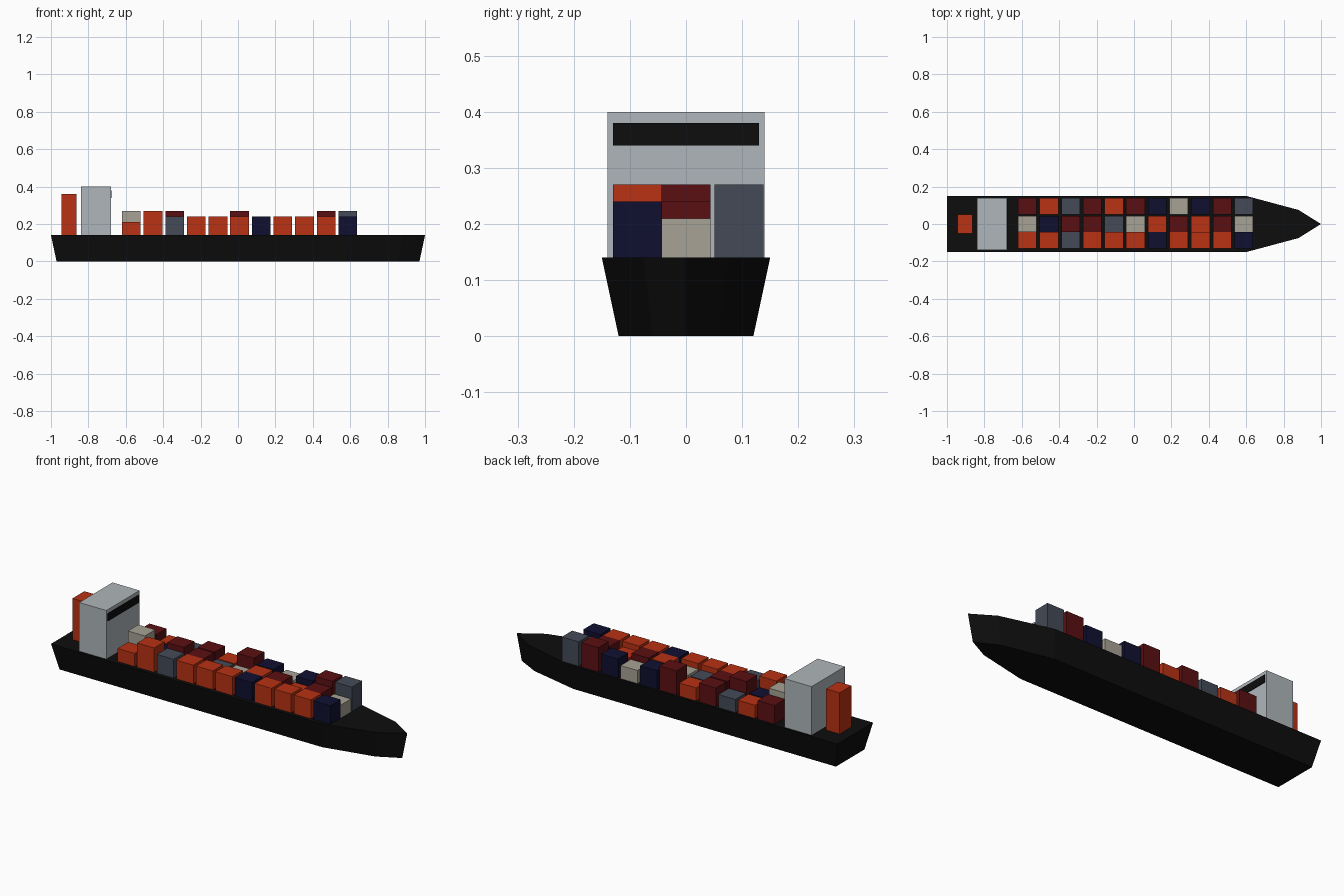
import bpy, bmesh

if "Cube" in bpy.data.objects:
    bpy.data.objects.remove(bpy.data.objects["Cube"], do_unlink=True)


def material(name, rgb):
    m = bpy.data.materials.new(name)
    m.use_nodes = True
    m.diffuse_color = (*rgb, 1)
    m.node_tree.nodes["Principled BSDF"].inputs["Base Color"].default_value = (*rgb, 1)
    return m


BLACK = material("hull black", (0.004, 0.004, 0.004))
GREY = material("bridge grey", (0.43, 0.47, 0.49))
PAINT = {
    "O": material("orange", (0.48, 0.032, 0.007)),
    "R": material("dark red", (0.105, 0.005, 0.006)),
    "N": material("navy", (0.005, 0.005, 0.031)),
    "S": material("slate", (0.057, 0.068, 0.095)),
    "B": material("beige", (0.386, 0.36, 0.30)),
}


def finish(name, bm, mat):
    bmesh.ops.recalc_face_normals(bm, faces=bm.faces)
    mesh = bpy.data.meshes.new(name)
    bm.to_mesh(mesh)
    bm.free()
    mesh.materials.append(mat)
    obj = bpy.data.objects.new(name, mesh)
    bpy.context.collection.objects.link(obj)
    return obj


def box(name, x, y, z, mat):
    """Box from (min, max) pairs on each axis."""
    bm = bmesh.new()
    bmesh.ops.create_cube(bm, size=1)
    for v in bm.verts:
        for axis, (low, high) in enumerate((x, y, z)):
            v.co[axis] = high if v.co[axis] > 0 else low
    return finish(name, bm, mat)


# Hull: pointed deck outline, tapering to a narrower keel
DECK = 0.14
side = [(-1, 0.15), (0.6, 0.15), (0.88, 0.075)]
outline = side + [(1, 0)] + [(x, -y) for x, y in reversed(side)]
bm = bmesh.new()
top = [bm.verts.new((x, y, DECK)) for x, y in outline]
keel = [bm.verts.new((x * 0.97, y * 0.8, 0)) for x, y in outline]
bm.faces.new(top)
bm.faces.new(keel)
for i in range(len(top)):
    j = (i + 1) % len(top)
    bm.faces.new((top[i], top[j], keel[j], keel[i]))
finish("hull", bm, BLACK)

# Bridge, its window band, and the funnel at the stern
box("bridge", (-0.84, -0.68), (-0.14, 0.14), (DECK, 0.40), GREY)
box("bridge_window", (-0.684, -0.676), (-0.13, 0.13), (0.34, 0.38), BLACK)
box("funnel", (-0.943, -0.863), (-0.05, 0.05), (DECK, 0.36), PAINT["O"])

# Containers: one colour letter and one height step (1 low, 3 high) per bay, stern to bow
rows = [
    ("right", -0.1305, "OOSOOONOOON", "13222222222"),
    ("middle", -0.0435, "BNRRSBORORB", "31321122121"),
    ("left", 0.051, "RORSRO", ""),
]
rows[2] = ("left", 0.051, "ROSRORNBNRS", "21121321233")
for row, y, colours, heights in rows:
    for bay, (colour, step) in enumerate(zip(colours, heights)):
        x = -0.62 + bay * 0.1157
        height = 0.04 + 0.03 * int(step)
        box(f"container_{row}_{bay + 1}", (x, x + 0.1), (y, y + 0.0875),
            (DECK, DECK + height), PAINT[colour])
